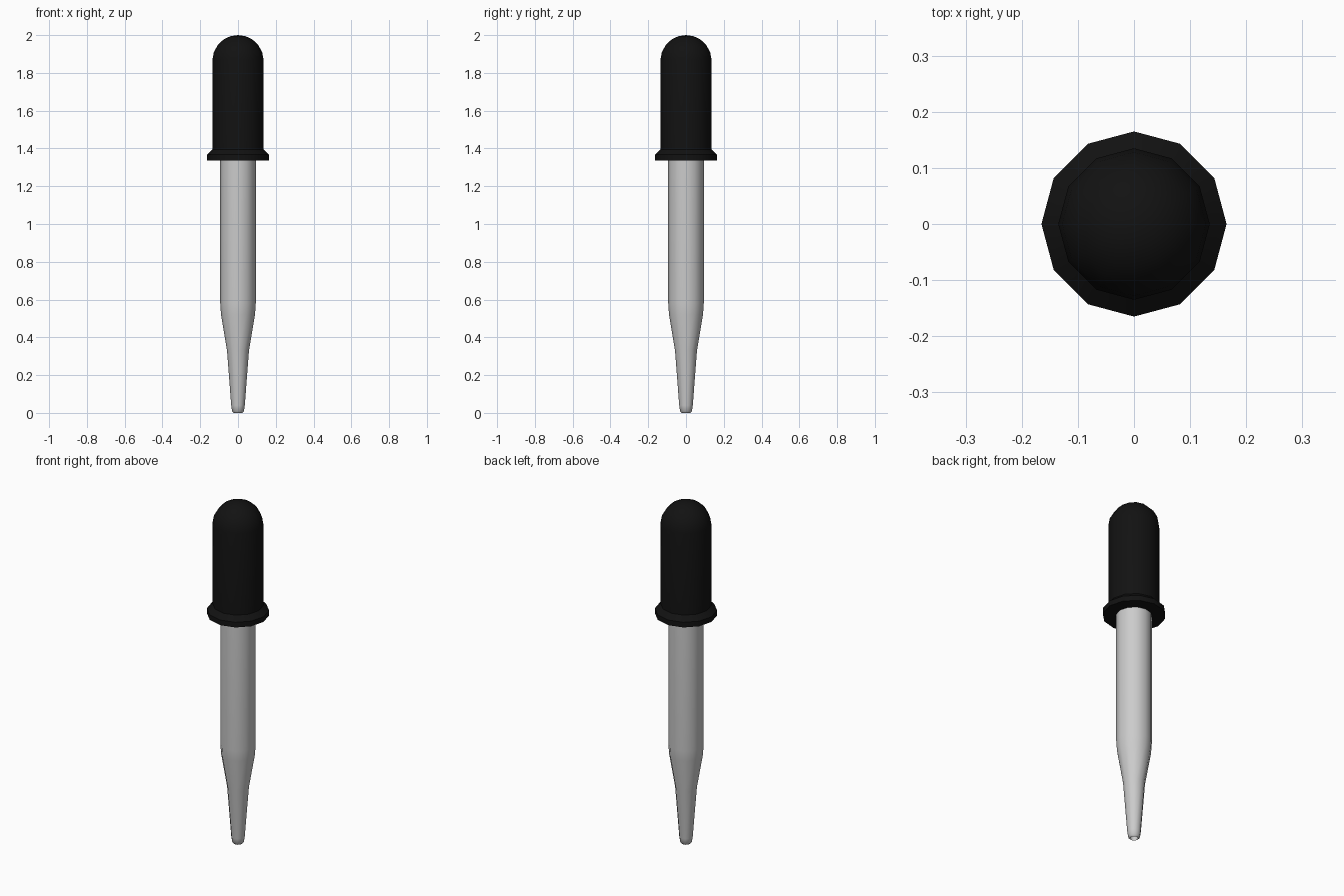
import bpy, bmesh, math

if "Cube" in bpy.data.objects:
    bpy.data.objects.remove(bpy.data.objects["Cube"])

SIDES = 12


def lathe(name, profile, angle, closed=False):
    """Revolve (radius, z) points around z; radius 0 makes a pole."""
    bm = bmesh.new()
    rings = []
    for r, z in profile:
        if r == 0:
            rings.append([bm.verts.new((0, 0, z))] * SIDES)
        else:
            rings.append([bm.verts.new((r * math.cos(2 * math.pi * i / SIDES),
                                        r * math.sin(2 * math.pi * i / SIDES), z))
                          for i in range(SIDES)])
    pairs = list(zip(rings, rings[1:]))
    if closed:
        pairs.append((rings[-1], rings[0]))
    for a, b in pairs:
        for i in range(SIDES):
            j = (i + 1) % SIDES
            bm.faces.new(list(dict.fromkeys((a[i], a[j], b[j], b[i]))))
    bmesh.ops.recalc_face_normals(bm, faces=bm.faces)
    mesh = bpy.data.meshes.new(name)
    bm.to_mesh(mesh)
    bm.free()
    obj = bpy.data.objects.new(name, mesh)
    bpy.context.collection.objects.link(obj)
    bpy.ops.object.select_all(action='DESELECT')
    obj.select_set(True)
    bpy.context.view_layer.objects.active = obj
    bpy.ops.object.shade_smooth_by_angle(angle=math.radians(angle))
    return obj


# Tapered glass tube: outer wall up, inner bore back down to the open tip
lathe("glass_tube", [
    (0.022, 0), (0.031, 0.008), (0.036, 0.04), (0.058, 0.33), (0.09, 0.52),
    (0.094, 0.58), (0.094, 1.42),
    (0.075, 1.42), (0.075, 0.57), (0.042, 0.34), (0.018, 0.03)], 40, closed=True)

# Rubber bulb: domed top, flared collar, hollow mouth gripping the tube
bulb = lathe("rubber_bulb", [
    (0, 2.0), (0.04, 1.994), (0.075, 1.978), (0.106, 1.949), (0.128, 1.91),
    (0.135, 1.87), (0.135, 1.395), (0.165, 1.367), (0.165, 1.337),
    (0.092, 1.337), (0.092, 1.43), (0.11, 1.45), (0.11, 1.87), (0, 1.97)], 35)

rubber = bpy.data.materials.new("black_rubber")
rubber.diffuse_color = (0.006, 0.006, 0.006, 1)
rubber.use_nodes = True
rubber.node_tree.nodes["Principled BSDF"].inputs["Base Color"].default_value = rubber.diffuse_color
bulb.data.materials.append(rubber)
